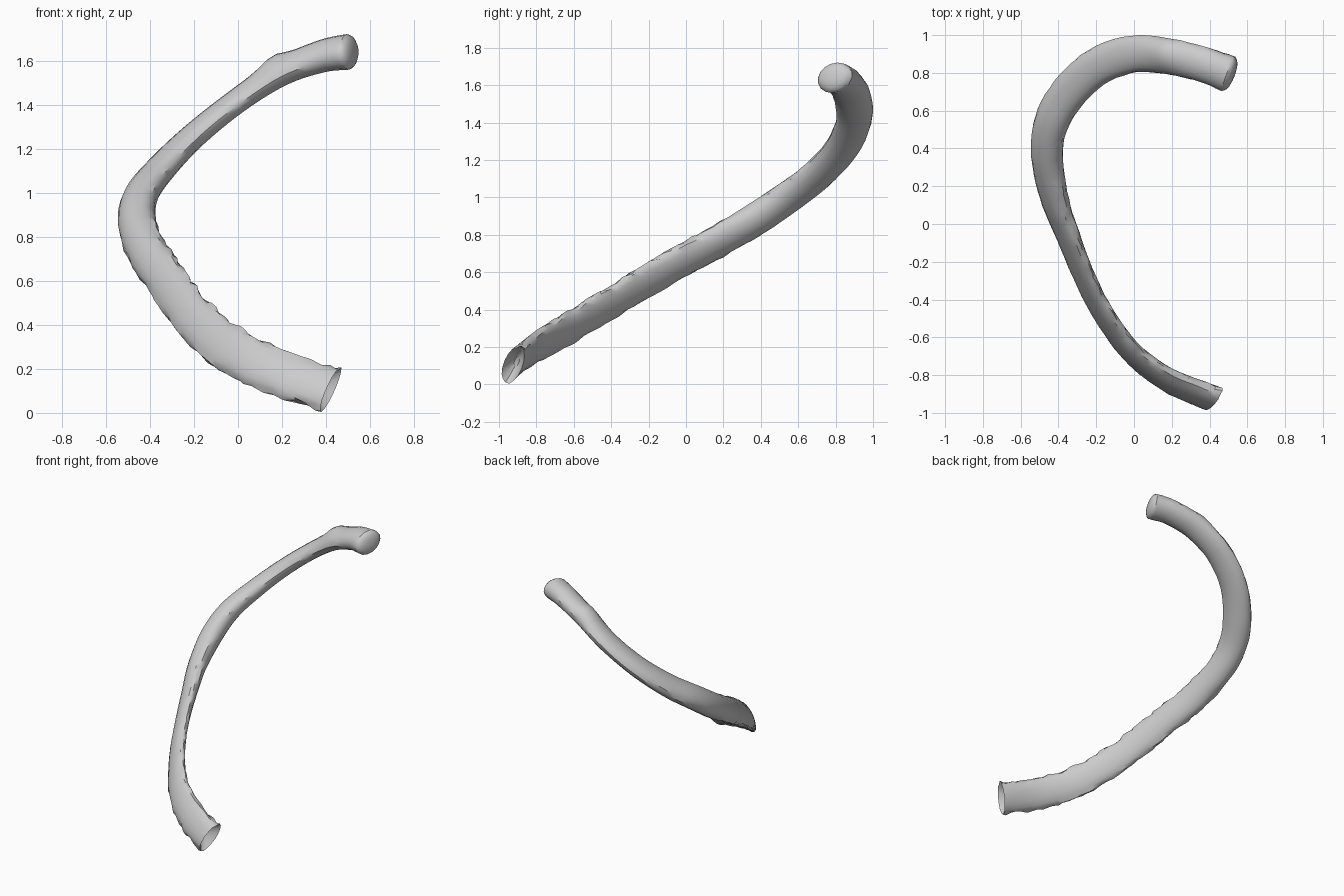
import bpy
import bmesh
import math
import random
from mathutils import Vector

random.seed(4)
cube = bpy.data.objects.get("Cube")
if cube:
    bpy.data.objects.remove(cube)

SIDES = 16
STEPS = 5
INNER = Vector((0.1, -0.25, 1.25))   # point the inner edge of the rib faces

# Centre line from the broken front end to the head: x, y, z, half width, half thickness
STATIONS = [
    (.42, -.925, .105, .112, .052),
    (.2, -.835, .178, .108, .046),
    (.02, -.71, .255, .105, .042),
    (-.1, -.57, .335, .104, .04),
    (-.2, -.41, .43, .102, .04),
    (-.28, -.24, .535, .1, .042),
    (-.355, -.05, .645, .1, .05),
    (-.42, .13, .745, .1, .062),
    (-.46, .35, .87, .097, .075),
    (-.44, .53, .99, .1, .072),
    (-.35, .69, 1.11, .102, .064),
    (-.2, .83, 1.26, .1, .057),
    (0, .9, 1.42, .098, .055),
    (.2, .885, 1.55, .097, .062),
    (.38, .84, 1.62, .096, .072),
    (.5, .795, 1.64, .1, .079),
]
LAST = len(STATIONS) - 1


def blend(a, b, c, d, t):
    """Smooth curve through b and c."""
    return 0.5 * (2 * b + (c - a) * t + (2 * a - 5 * b + 4 * c - d) * t ** 2
                  + (3 * b - a - 3 * c + d) * t ** 3)


def sample(u):
    i = min(int(u), LAST - 1)
    pick = [STATIONS[max(0, min(LAST, i + k))] for k in (-1, 0, 1, 2)]
    return [blend(*vals, u - i) for vals in zip(*pick)]


def ring(bm, u, scale=1.0, push=0.0):
    """One oval section, with worn edges along the front half."""
    x, y, z, wide, thin = sample(u)
    centre = Vector((x, y, z))
    along = (Vector(sample(min(u + .2, LAST))[:3])
             - Vector(sample(max(u - .2, 0))[:3])).normalized()
    inward = INNER - centre
    inward = (inward - along * inward.dot(along)).normalized()
    side = along.cross(inward)
    verts = []
    for k in range(SIDES):
        a = math.tau * k / SIDES
        edge = abs(math.cos(a)) ** 4
        wear = (0.1 if u < 8 else 0.03) * edge
        r = scale * (1 + random.uniform(-wear, wear))
        p = centre + along * push + (inward * math.cos(a) * wide + side * math.sin(a) * thin) * r
        # Tubercle on the upper side of the neck
        top = max(0, (p - centre).normalized().z)
        p.z += 0.03 * top * math.exp(-((u - 12.9) / .3) ** 2)
        # Ragged shift of the worn edges
        if 0 < u < 8:
            p += along * random.uniform(-.015, .015) * edge
        verts.append(bm.verts.new(p))
    return verts


# Rib: lofted sections with a hollow broken end and a rounded head
bm = bmesh.new()
rings = [ring(bm, 0, .25, .06), ring(bm, 0, .6, .04)]
rings += [ring(bm, i / STEPS) for i in range(LAST * STEPS + 1)]
rings += [ring(bm, LAST, s, d) for s, d in ((.88, .015), (.65, .026), (.3, .032))]
for r0, r1 in zip(rings, rings[1:]):
    for k in range(SIDES):
        n = (k + 1) % SIDES
        bm.faces.new((r0[k], r0[n], r1[n], r1[k]))
bm.faces.new(list(reversed(rings[0])))
bm.faces.new(rings[-1])
bmesh.ops.recalc_face_normals(bm, faces=bm.faces)

mesh = bpy.data.meshes.new("rib_bone")
bm.to_mesh(mesh)
bm.free()
rib = bpy.data.objects.new("rib_bone", mesh)
bpy.context.collection.objects.link(rib)

# Pale grey bone
mat = bpy.data.materials.new("pale_grey_bone")
mat.use_nodes = True
colour = (.6, .6, .6, 1)
mat.diffuse_color = colour
mat.node_tree.nodes["Principled BSDF"].inputs["Base Color"].default_value = colour
mesh.materials.append(mat)

bpy.context.view_layer.objects.active = rib
rib.select_set(True)
bpy.ops.object.shade_smooth_by_angle(angle=math.radians(35))
